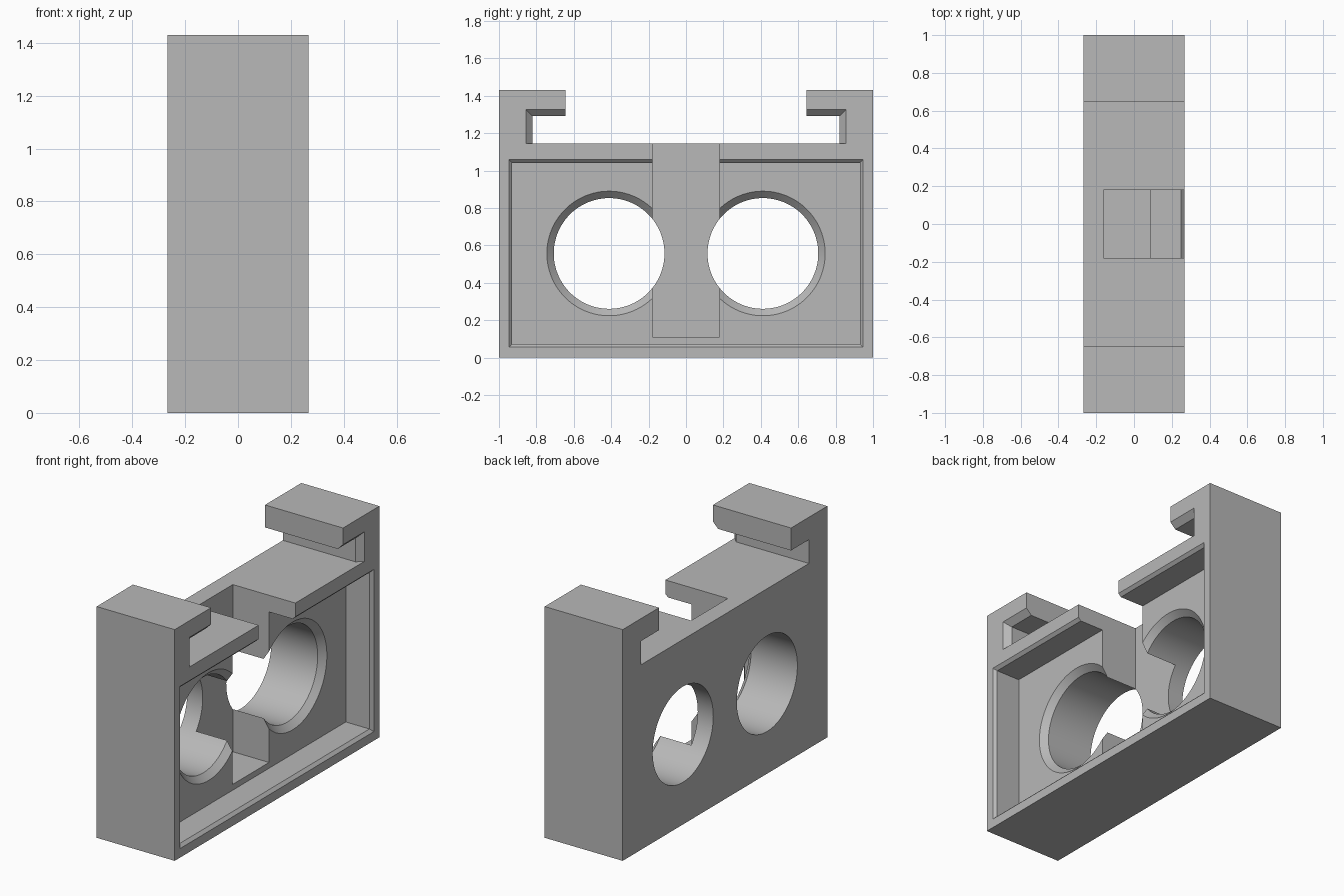
import bpy, bmesh, math

if "Cube" in bpy.data.objects:
    bpy.data.objects.remove(bpy.data.objects["Cube"], do_unlink=True)

grey = bpy.data.materials.new("plain grey")
grey.use_nodes = True
grey.diffuse_color = (0.48, 0.48, 0.48, 1)
grey.node_tree.nodes["Principled BSDF"].inputs["Base Color"].default_value = (0.48, 0.48, 0.48, 1)

HALF = 0.267          # half thickness along x
DECK, TOP = 1.144, 1.43


def loft(name, sections):
    """Solid through (x, [(y, z), ...]) sections with matching point counts."""
    bm = bmesh.new()
    rings = [[bm.verts.new((x, y, z)) for y, z in pts] for x, pts in sections]
    n = len(rings[0])
    bm.faces.new(rings[0])
    bm.faces.new(rings[-1])
    for a, b in zip(rings, rings[1:]):
        for i in range(n):
            j = (i + 1) % n
            bm.faces.new((a[i], a[j], b[j], b[i]))
    bmesh.ops.recalc_face_normals(bm, faces=bm.faces)
    mesh = bpy.data.meshes.new(name)
    bm.to_mesh(mesh)
    bm.free()
    mesh.materials.append(grey)
    obj = bpy.data.objects.new(name, mesh)
    bpy.context.collection.objects.link(obj)
    return obj


def rect(y, z0, z1):
    return [(-y, z0), (y, z0), (y, z1), (-y, z1)]


def circle(cy, cz, r, n=96):
    return [(cy + r * math.cos(math.tau * i / n), cz + r * math.sin(math.tau * i / n))
            for i in range(n)]


def body_profile(grow):
    """Block outline with two hooks; grow widens the hook slots."""
    slot, under, tip = 0.82 + grow, 1.291 - 0 + grow, 0.645
    half = [(1, 0), (1, TOP), (tip, TOP), (tip, under), (slot, under), (slot, DECK)]
    return half + [(-y, z) for y, z in reversed(half)]


# Body with hooks whose slots flare at the open side
body = loft("block_with_hooks", [(-HALF, body_profile(0)),
                                 (HALF - 0.036, body_profile(0)),
                                 (HALF, body_profile(0.036))])

# Shallow rectangular pocket with a chamfered rim
rim = HALF - 0.018
cutters = [loft("pocket_cutter", [(0.087, rect(0.929, 0.074, 1.041)),
                                  (rim, rect(0.929, 0.074, 1.041)),
                                  (rim + 0.04, rect(0.969, 0.034, 1.081))])]

# Central notch, open at the top and the pocket side
cutters.append(loft("notch_cutter", [(-0.161, rect(0.179, 0.11, 1.25)),
                                     (0.4, rect(0.179, 0.11, 1.25))]))

# Two round holes, countersunk at the pocket floor
for side in (-1, 1):
    cutters.append(loft("hole_cutter", [
        (x, circle(0.411 * side, 0.557, r))
        for x, r in ((-0.4, 0.296), (0.05, 0.296), (0.1, 0.346))]))

bpy.context.view_layer.objects.active = body
for cutter in cutters:
    cutter.hide_render = True
    mod = body.modifiers.new(cutter.name, "BOOLEAN")
    mod.operation = "DIFFERENCE"
    mod.solver = "EXACT"
    mod.object = cutter
    bpy.ops.object.modifier_apply(modifier=mod.name)
    bpy.data.objects.remove(cutter, do_unlink=True)

# Smooth hole walls, crisp edges elsewhere
bpy.ops.object.select_all(action="DESELECT")
body.select_set(True)
bpy.ops.object.shade_smooth_by_angle(angle=math.radians(25))
